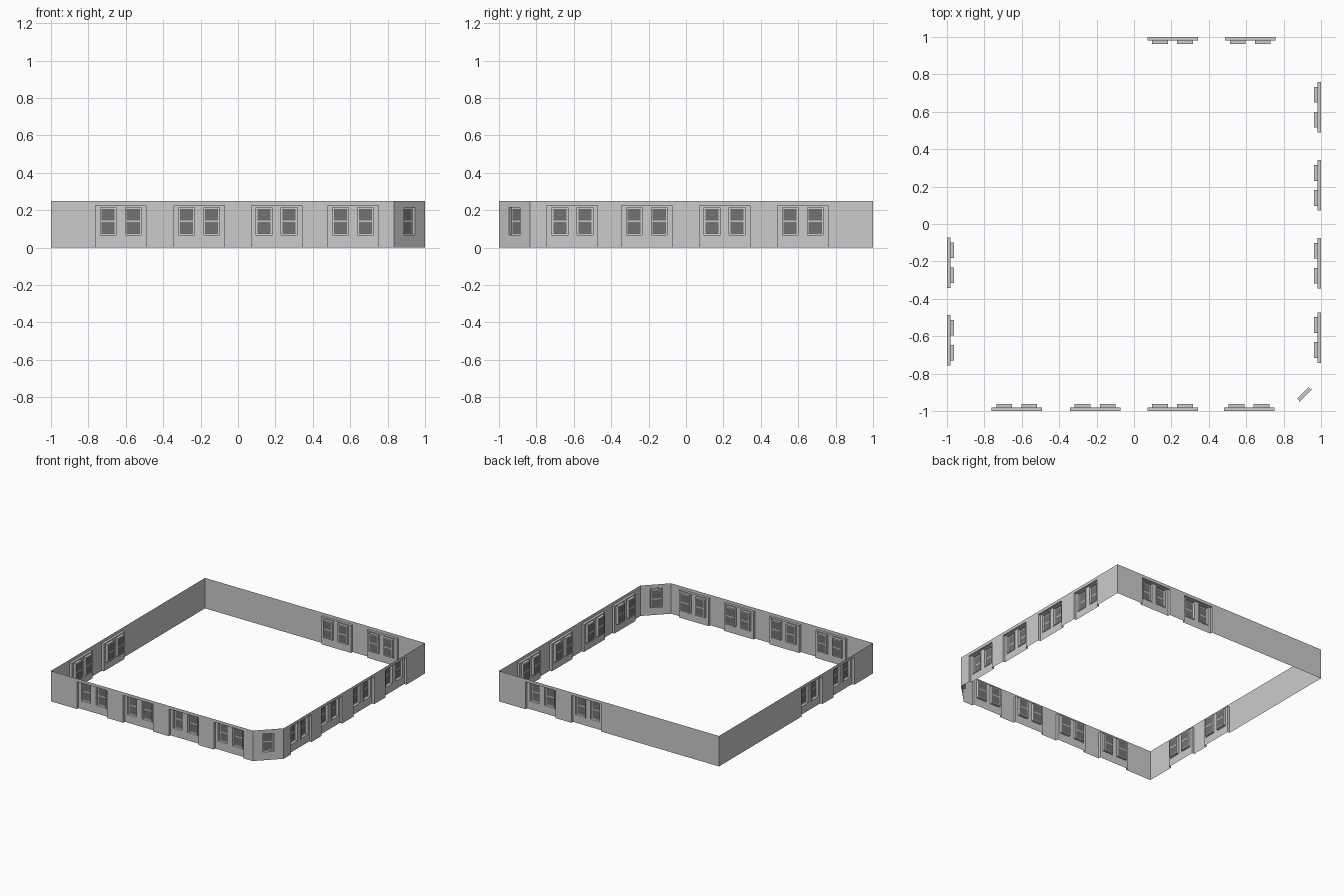
import bpy, bmesh
from mathutils import Vector

cube = bpy.data.objects.get("Cube")
if cube:
    bpy.data.objects.remove(cube, do_unlink=True)


def material(name, value):
    mat = bpy.data.materials.new(name)
    mat.use_nodes = True
    colour = (value, value, value, 1)
    mat.diffuse_color = colour
    mat.node_tree.nodes["Principled BSDF"].inputs["Base Color"].default_value = colour
    return mat


WALL = material("wall_grey", 0.6)
GLASS = material("dark_glass", 0.17)

HEIGHT = 0.25
HEAD = 0.225        # top of the recessed bays
BAY_HALF = 0.135
BAY_DEPTH = 0.02
REVEAL = 0.018      # depth of the window openings
CASING = 0.003      # how far the window surround stands out
SILL, TOP = 0.06, 0.222


class Sheet:
    """Thin surface drawn in wall coordinates: along, up and inward depth."""

    def __init__(self, start, end):
        self.bm = bmesh.new()
        self.start = Vector((*start, 0))
        self.along = (Vector((*end, 0)) - self.start).normalized()
        self.inward = Vector((0, 0, 1)).cross(self.along)

    def quad(self, points, mat=0):
        verts = [self.bm.verts.new(self.start + self.along * u + self.inward * d
                                   + Vector((0, 0, z))) for u, z, d in points]
        self.bm.faces.new(verts).material_index = mat

    def rect(self, box, depth, mat=0):
        self.quad(corners(box, depth), mat)

    def ring(self, outer, d0, inner, d1, sides=(0, 1, 2, 3)):
        a, b = corners(outer, d0), corners(inner, d1)
        for i in sides:
            j = (i + 1) % 4
            self.quad((a[i], a[j], b[j], b[i]))

    def finish(self, name):
        bmesh.ops.remove_doubles(self.bm, verts=self.bm.verts, dist=1e-5)
        mesh = bpy.data.meshes.new(name)
        self.bm.to_mesh(mesh)
        self.bm.free()
        mesh.materials.append(WALL)
        mesh.materials.append(GLASS)
        bpy.context.collection.objects.link(bpy.data.objects.new(name, mesh))


def corners(box, d):
    u0, u1, z0, z1 = box
    return [(u0, z0, d), (u1, z0, d), (u1, z1, d), (u0, z1, d)]


def shrink(box, m):
    return (box[0] + m, box[1] - m, box[2] + m, box[3] - m)


def casing_box(centre):
    return (centre - 0.049, centre + 0.049, SILL, TOP)


def window(sheet, centre, depth):
    # raised surround, opening, sash and two panes with a rail between
    case = casing_box(centre)
    opening = shrink(case, 0.007)
    sash = shrink(case, 0.014)
    front, back = depth - CASING, depth + REVEAL
    sheet.ring(case, depth, case, front)
    sheet.ring(case, front, opening, front)
    sheet.ring(opening, front, opening, back)
    sheet.ring(opening, back, sash, back)
    u0, u1, z0, z1 = sash
    mid = (z0 + z1) / 2
    sheet.rect((u0, u1, z0, mid - 0.004), back, 1)
    sheet.rect((u0, u1, mid - 0.004, mid + 0.004), back)
    sheet.rect((u0, u1, mid + 0.004, z1), back, 1)


def build_wall(name, start, end, bays):
    wall, glazing = Sheet(start, end), Sheet(start, end)
    length = (Vector(end) - Vector(start)).length
    cursor = 0
    for c in sorted(bays):
        left, right = c - BAY_HALF, c + BAY_HALF
        wall.rect((cursor, left, 0, HEIGHT), 0)
        wall.rect((left, right, HEAD, HEIGHT), 0)
        # bay jambs and soffit, open at the foot
        bay = (left, right, 0, HEAD)
        wall.ring(bay, 0, bay, BAY_DEPTH, sides=(1, 2, 3))
        for half, centre in (((left, c), c - 0.067), ((c, right), c + 0.067)):
            wall.ring((*half, 0, HEAD), BAY_DEPTH, casing_box(centre), BAY_DEPTH)
            window(glazing, centre, BAY_DEPTH)
        cursor = right
    wall.rect((cursor, length, 0, HEIGHT), 0)
    wall.finish(name + "_wall")
    glazing.finish(name + "_windows")


# Four straight walls, each with paired windows in recessed bays
CUT = 0.835
build_wall("front", (-1, -1), (CUT, -1), [0.373, 0.792, 1.206, 1.615])
build_wall("right", (1, -CUT), (1, 1), [0.228, 0.625, 1.041, 1.459])
build_wall("back", (1, 1), (-1, 1), [0.378, 0.794])
build_wall("left", (-1, 1), (-1, -1), [1.207, 1.622])

# Angled corner with a single window
ends = (CUT, -1), (1, -CUT)
span = (Vector(ends[1]) - Vector(ends[0])).length
corner, corner_glazing = Sheet(*ends), Sheet(*ends)
corner.ring((0, span, 0, HEIGHT), 0, casing_box(span / 2), 0)
window(corner_glazing, span / 2, CASING)
corner.finish("corner_wall")
corner_glazing.finish("corner_window")
